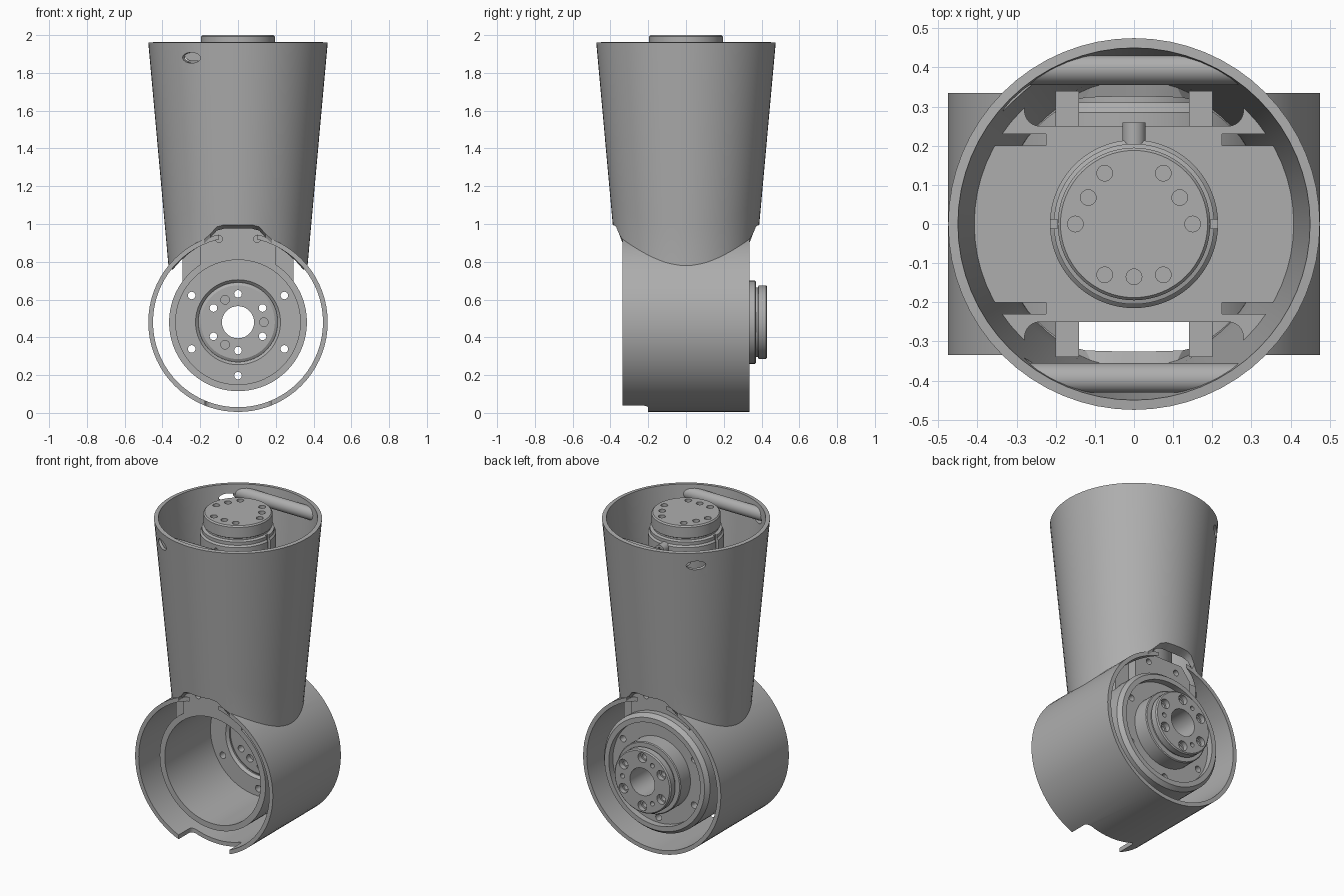
import bpy, bmesh, math
from mathutils import Matrix, Vector

if "Cube" in bpy.data.objects:
    bpy.data.objects.remove(bpy.data.objects["Cube"])

grey = bpy.data.materials.new("satin grey")
grey.use_nodes = True
grey.diffuse_color = (0.42, 0.42, 0.42, 1)
grey.node_tree.nodes["Principled BSDF"].inputs["Base Color"].default_value = (0.42, 0.42, 0.42, 1)

AXIS_Z = 0.48      # height of the horizontal joint
SHELL_R = 0.475    # outer radius of the joint housing
HALF = 0.335       # half depth of the joint housing


def finish(name, bm):
    bmesh.ops.remove_doubles(bm, verts=bm.verts, dist=1e-5)
    bmesh.ops.recalc_face_normals(bm, faces=bm.faces)
    mesh = bpy.data.meshes.new(name)
    bm.to_mesh(mesh)
    bm.free()
    mesh.materials.append(grey)
    obj = bpy.data.objects.new(name, mesh)
    bpy.context.collection.objects.link(obj)
    return obj


def lathe(name, profile, along_y=False, segs=64):
    """Spin a closed (radius, height) profile around z or the joint axis."""
    bm = bmesh.new()
    rings = []
    for i in range(segs):
        a = math.tau * i / segs
        c, s = math.cos(a), math.sin(a)
        rings.append([bm.verts.new((r * c, h, AXIS_Z + r * s) if along_y else (r * c, r * s, h))
                      for r, h in profile])
    n = len(profile)
    for i in range(segs):
        p, q = rings[i], rings[(i + 1) % segs]
        for j in range(n):
            k = (j + 1) % n
            if profile[j][0] or profile[k][0]:
                bm.faces.new((p[j], p[k], q[k], q[j]))
    bmesh.ops.dissolve_degenerate(bm, dist=1e-6, edges=bm.edges)
    return finish(name, bm)


def rod(name, start, end, radius, stretch=1.0, segs=24):
    """Cylinder between two points; stretch widens it sideways."""
    a, b = Vector(start), Vector(end)
    turn = (b - a).to_track_quat('Z', 'Y').to_matrix().to_4x4()
    bm = bmesh.new()
    bmesh.ops.create_cone(bm, cap_ends=True, segments=segs, radius1=radius, radius2=radius,
                          depth=(b - a).length,
                          matrix=Matrix.Translation((a + b) / 2) @ turn @ Matrix.Diagonal((stretch, 1, 1, 1)))
    return finish(name, bm)


def box(name, lo, hi, bevel=0.0):
    lo, hi = Vector(lo), Vector(hi)
    bm = bmesh.new()
    bmesh.ops.create_cube(bm, size=1, matrix=Matrix.Translation((lo + hi) / 2) @ Matrix.Diagonal((*(hi - lo), 1)))
    if bevel:
        upright = [e for e in bm.edges if abs(e.verts[0].co.z - e.verts[1].co.z) > 1e-4]
        bmesh.ops.bevel(bm, geom=upright, offset=bevel, segments=6, profile=0.5, affect='EDGES')
    return finish(name, bm)


def apply(obj, mod):
    bpy.ops.object.select_all(action='DESELECT')
    bpy.context.view_layer.objects.active = obj
    obj.select_set(True)
    bpy.ops.object.modifier_apply(modifier=mod.name)


def cut(obj, cutters):
    for c in cutters:
        mod = obj.modifiers.new("cut", 'BOOLEAN')
        mod.operation, mod.solver, mod.object = 'DIFFERENCE', 'EXACT', c
        apply(obj, mod)
        bpy.data.objects.remove(c)


# Horizontal joint housing: open tube, opened into the arm, notched at the bottom front
housing = lathe("joint_housing", [(0.45, -HALF), (SHELL_R, -HALF), (SHELL_R, HALF), (0.45, HALF)], True, 72)
cut(housing, [lathe("arm_cutter", [(0, 0.6), (0.35, 0.6), (0.35, 1.3), (0, 1.3)]),
              box("notch_cutter", (-0.175, -0.5, -0.1), (0.175, -0.2, 0.2), 0.03)])

# Tapered arm tube whose lower edge follows the housing, with a tucked lip front and back
def arm_radius(z):
    return 0.37 + 0.0905 * (z - 0.8)


bm = bmesh.new()
SEGS, ROWS = 64, 6
columns = []
for i in range(SEGS):
    a = math.tau * i / SEGS
    c, s = math.cos(a), math.sin(a)
    z = 0.9
    for _ in range(8):
        x = arm_radius(z) * c
        z = AXIS_Z + math.sqrt(SHELL_R ** 2 - x * x)
        if abs(arm_radius(z) * s) > HALF:
            t = min(1, max(0, (0.19 - abs(x)) / 0.1))
            z = 0.915 + 0.08 * t * t * (3 - 2 * t)
    col = []
    for j in range(ROWS + 1):
        h = 1.96 + (z - 1.96) * j / ROWS
        col.append(bm.verts.new((arm_radius(h) * c, arm_radius(h) * s, h)))
    y = arm_radius(z) * s
    col.append(bm.verts.new((arm_radius(z) * c, max(-HALF, min(HALF, y)), z - 0.02)))
    columns.append(col)
for i in range(SEGS):
    p, q = columns[i], columns[(i + 1) % SEGS]
    for j in range(ROWS + 1):
        bm.faces.new((p[j], p[j + 1], q[j + 1], q[j]))
arm = finish("arm_tube", bm)
wall = arm.modifiers.new("wall", 'SOLIDIFY')
wall.thickness, wall.offset = 0.025, -1
apply(arm, wall)
side_holes = []
for deg in (132, 238):
    d = Vector((math.cos(math.radians(deg)), math.sin(math.radians(deg)), 0))
    up = Vector((0, 0, 1.88))
    side_holes.append(rod("side_hole_cutter", d * 0.36 + up, d * 0.6 + up, 0.028, 2.0))
cut(arm, side_holes)

# Rounded cross bars just inside the arm mouth, trimmed to the round wall
for side, label in ((-1, "front"), (1, "back")):
    bar = rod(label + "_cross_bar", (-0.3, side * 0.393, 1.9), (0.3, side * 0.393, 1.9), 0.038)
    for v in bar.data.vertices:
        v.co.x = math.copysign(math.sqrt(0.455 ** 2 - v.co.y ** 2), v.co.x)

# Joint cup: deep bowl open to the front, floor near the back
cup = lathe("joint_cup", [(0.33, -0.25), (0.365, -0.25), (0.365, 0.285), (0.345, 0.31), (0.315, 0.31),
                          (0.315, 0.27), (0.21, 0.27), (0.21, 0.215), (0.225, 0.2), (0.33, 0.2)], True, 72)


def joint_point(radius, deg, y):
    a = math.radians(deg)
    return (radius * math.cos(a), y, AXIS_Z + radius * math.sin(a))


cut(cup, [rod("bolt_cutter", joint_point(0.283, d, 0.1), joint_point(0.283, d, 0.5), 0.02)
          for d in (30, 150, 210, 270, 330)])

# Output flange of the lower drive, with bolt circle and hollow shaft
flange = lathe("lower_output_flange", [(0.085, 0.215), (0.195, 0.215), (0.22, 0.23), (0.22, 0.365), (0.215, 0.37),
                                       (0.185, 0.37), (0.185, 0.38), (0.195, 0.385), (0.195, 0.423),
                                       (0.188, 0.43), (0.085, 0.43)], True)
cutters = []
for k in range(6):
    d = 30 + 60 * k
    cutters.append(rod("through_cutter", joint_point(0.15, d, 0.1), joint_point(0.15, d, 0.5), 0.02))
    cutters.append(rod("bore_cutter", joint_point(0.15, d, 0.4), joint_point(0.15, d, 0.5), 0.03))
    if k % 2 == 0:
        cutters.append(rod("pin_cutter", joint_point(0.137, d - 30, 0.1), joint_point(0.137, d - 30, 0.25), 0.023))
        cutters.append(rod("pin_cutter", joint_point(0.137, d - 30, 0.4), joint_point(0.137, d - 30, 0.5), 0.014))
cut(flange, cutters)

# Bracket joining the cup to the arm: chamfered block with shoulders, hollowed by the cup
bm = bmesh.new()
outline = [(-0.2, 0.75), (0.2, 0.75), (0.2, 0.9), (0.14, 0.975), (-0.14, 0.975), (-0.2, 0.9)]
face = bm.faces.new([bm.verts.new((x, -0.25, z)) for x, z in outline])
grown = bmesh.ops.extrude_face_region(bm, geom=[face])["geom"]
bmesh.ops.translate(bm, verts=[g for g in grown if isinstance(g, bmesh.types.BMVert)], vec=(0, 0.5, 0))
bracket = finish("bracket", bm)
tunnel = [(0, -0.5), (0.345, -0.5), (0.345, 0.5), (0, 0.5)]
cut(bracket, [lathe("tunnel_cutter", tunnel, True)] +
    [rod("screw_cutter", (x, -0.3, 0.92), (x, -0.2, 0.92), 0.018) for x in (-0.1, 0.1)] +
    [rod("screw_cutter", (x, 0.2, 0.92), (x, 0.3, 0.92), 0.018) for x in (-0.1, 0.1)])
for side, label in ((-1, "right"), (1, "left")):
    xs = sorted((side * 0.199, side * 0.295))
    shoulder = box(label + "_shoulder", (xs[0], -0.19, 0.65), (xs[1], 0.19, 0.93))
    cut(shoulder, [lathe("tunnel_cutter", tunnel, True)])

# Mounting plate across the arm with its windows and slots
plate = lathe("mounting_plate", [(0, 1.47), (0.415, 1.47), (0.415, 1.5), (0, 1.5)])
cutters = []
for sy in (-1, 1):
    ys = sorted((sy * 0.25, sy * 0.36))
    cutters.append(box("window_cutter", (-0.28, ys[0], 1.4), (0.28, ys[1], 1.6), 0.04))
    for sx in (-1, 1):
        xs = sorted((sx * 0.225, sx * 0.375))
        ys = sorted((sy * 0.2, sy * 0.23))
        cutters.append(box("slot_cutter", (xs[0], ys[0], 1.4), (xs[1], ys[1], 1.6)))
        xs = sorted((sx * 0.14, sx * 0.2))
        ys = sorted((sy * 0.24, sy * 0.34))
        box("plate_lug", (xs[0], ys[0], 1.3), (xs[1], ys[1], 1.44))
cut(plate, cutters)

# Upper drive with stepped collar and drilled output disc
drive = lathe("upper_drive", [(0, 0.95), (0.215, 0.95), (0.215, 1.875), (0.205, 1.885), (0.205, 1.905),
                              (0.187, 1.91), (0.187, 1.92), (0.195, 1.925), (0.195, 1.992), (0.188, 2.0), (0, 2.0)])
cutters = [box("key_cutter", (x - 0.012, -0.012, 1.8), (x + 0.012, 0.012, 1.91)) for x in (-0.208, 0.208)]
for d in (0, 30, 60, 120, 150, 180, 240, 270, 300):
    r = 0.135 if d in (30, 150, 270) else 0.15
    x, y = r * math.cos(math.radians(d)), r * math.sin(math.radians(d))
    cutters.append(rod("bolt_cutter", (x, y, 1.95), (x, y, 2.1), 0.02))
cut(drive, cutters + [rod("port_cutter", (0, -0.3, 1.84), (0, -0.19, 1.84), 0.014)])
screw = rod("clamp_screw", (0, 0.2, 1.86), (0, 0.26, 1.86), 0.03)
cut(screw, [rod("socket_cutter", (0, 0.24, 1.86), (0, 0.3, 1.86), 0.016, segs=6)])

# Smooth the round surfaces and keep machined edges sharp
bpy.ops.object.select_all(action='SELECT')
bpy.context.view_layer.objects.active = arm
bpy.ops.object.shade_smooth_by_angle(angle=math.radians(30))
